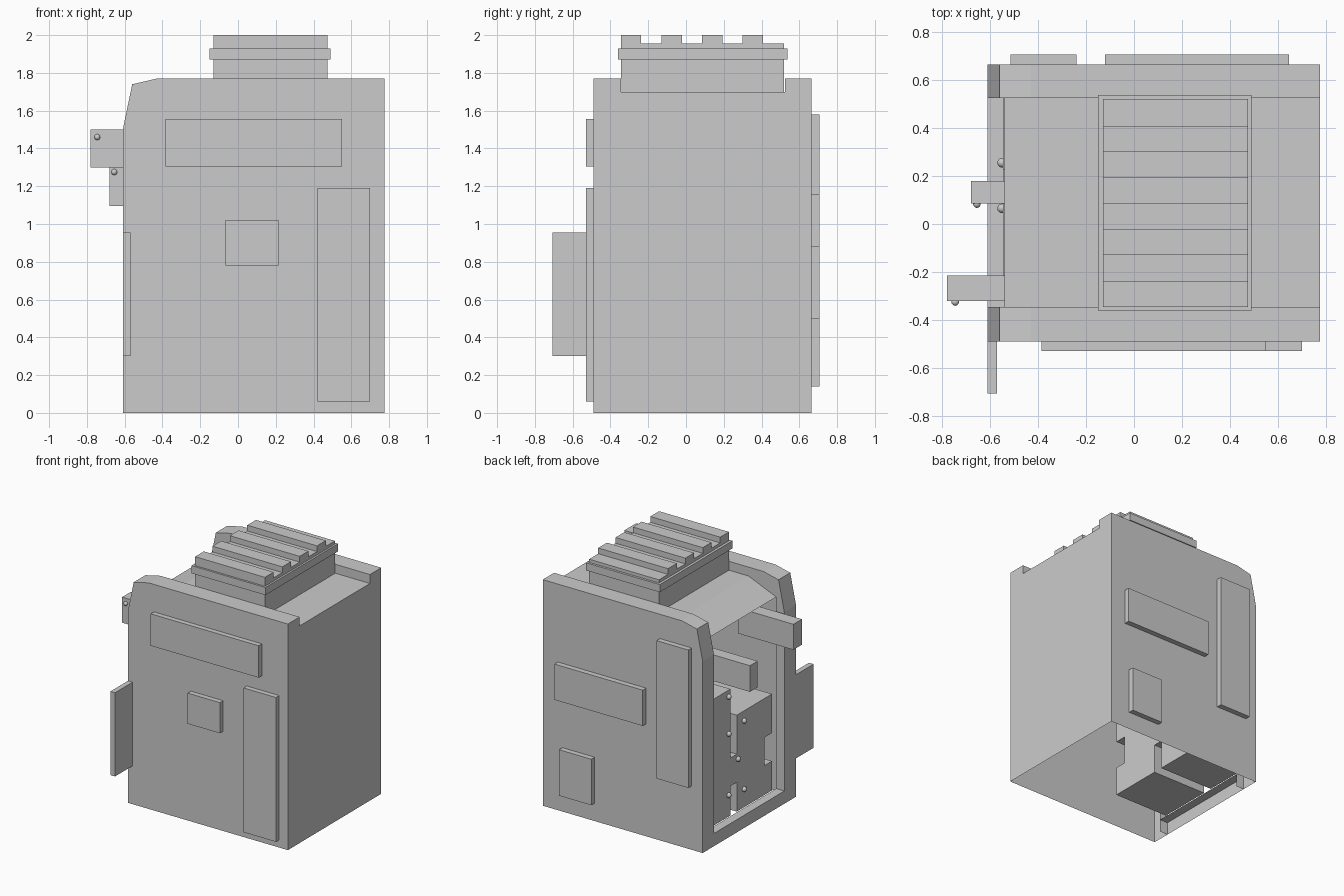
import bpy, bmesh
from mathutils import Matrix

if "Cube" in bpy.data.objects:
    bpy.data.objects.remove(bpy.data.objects["Cube"])


def finish(bm, name):
    mesh = bpy.data.meshes.new(name)
    bmesh.ops.recalc_face_normals(bm, faces=bm.faces)
    bm.to_mesh(mesh)
    bm.free()
    ob = bpy.data.objects.new(name, mesh)
    bpy.context.collection.objects.link(ob)
    return ob


def box(name, x, y, z):
    bm = bmesh.new()
    bmesh.ops.create_cube(bm, size=1)
    for v in bm.verts:
        v.co = [a[0] + (c + 0.5) * (a[1] - a[0]) for a, c in zip((x, y, z), v.co)]
    return finish(bm, name)


def prism_x(name, yz, x0, x1):
    bm = bmesh.new()
    f = bm.faces.new([bm.verts.new((x0, y, z)) for y, z in yz])
    ext = bmesh.ops.extrude_face_region(bm, geom=[f], use_keep_orig=True)
    for g in ext["geom"]:
        if isinstance(g, bmesh.types.BMVert):
            g.co.x = x1
    return finish(bm, name)


def knob(name, pos, r=0.016):
    bm = bmesh.new()
    bmesh.ops.create_uvsphere(bm, u_segments=12, v_segments=8, radius=r,
                              matrix=Matrix.Translation(pos))
    ob = finish(bm, name)
    for p in ob.data.polygons:
        p.use_smooth = True


# Cabinet shell: hollow, open underneath and on the left between the two sides
L, R = -0.61, 0.775
profile = [(L, 0), (L, 1.5), (-0.56, 1.74), (-0.43, 1.77), (R, 1.77), (R, 0)]
inner_face = profile[:5] + [(R, 1.7), (-0.3, 1.7), (-0.54, 1.6), (-0.54, 0)]
Y_FRONT, Y_BACK = (-0.49, -0.345), (0.665, 0.525)

bm = bmesh.new()


def face(pts):
    bm.faces.new([bm.verts.new(p) for p in pts])


def strip(path, y0, y1):
    for (xa, za), (xb, zb) in zip(path, path[1:]):
        face([(xa, y0, za), (xb, y0, zb), (xb, y1, zb), (xa, y1, za)])


for outer, inner in (Y_FRONT, Y_BACK):
    face([(x, outer, z) for x, z in profile])
    face([(x, inner, z) for x, z in inner_face])
    strip(profile, outer, inner)
# Recessed top with right wall, and the sill under the opening
strip([(R, 0), (R, 1.7), (-0.3, 1.7), (-0.54, 1.6)], Y_FRONT[1], Y_BACK[1])
strip([(L, 0), (L, 0.1), (-0.54, 0.1)], Y_FRONT[1], Y_BACK[1])
bmesh.ops.remove_doubles(bm, verts=bm.verts, dist=1e-4)
finish(bm, "cabinet_shell")

# Raised panels on the front and back
for i, (x, z) in enumerate([((-0.385, 0.55), (1.305, 1.555)),
                            ((-0.065, 0.215), (0.78, 1.02)),
                            ((0.42, 0.70), (0.06, 1.19))]):
    box(f"front_panel_{i + 1}", x, (-0.53, -0.49), z)
for i, (x, z) in enumerate([((-0.515, -0.24), (0.50, 1.58)),
                            ((-0.12, 0.645), (0.88, 1.16)),
                            ((0.325, 0.605), (0.14, 0.50))]):
    box(f"back_panel_{i + 1}", x, (0.665, 0.707), z)

# Side flap
box("side_flap", (L, -0.57), (-0.707, -0.49), (0.30, 0.955))

# Roof vent with collar and slats
box("vent_body", (-0.13, 0.475), (-0.345, 0.52), (1.70, 1.955))
box("vent_collar", (-0.15, 0.49), (-0.36, 0.538), (1.87, 1.93))
for i in range(4):
    y = -0.345 + i * 0.215
    box(f"vent_slat_{i + 1}", (-0.13, 0.475), (y, y + 0.108), (1.955, 2.0))

# Levers sticking out of the opening, each with a pivot pin
box("upper_lever", (-0.78, -0.3), (-0.32, -0.215), (1.30, 1.50))
knob("upper_lever_pin", (-0.745, -0.325, 1.46))
box("lower_lever", (-0.68, -0.25), (0.085, 0.18), (1.095, 1.30))
knob("lower_lever_pin", (-0.655, 0.083, 1.275))

# Interlocking machine blocks inside
XF = -0.545
prism_x("main_block", [(0.15, 0.11), (0.15, 0.34), (0.228, 0.34), (0.228, 0.56),
                       (0.15, 0.56), (0.15, 0.865), (-0.285, 0.865), (-0.285, 0.56),
                       (-0.19, 0.56), (-0.19, 0.34), (-0.285, 0.34), (-0.285, 0.11)],
        XF, -0.07)
box("rear_block", (XF, -0.07), (0.228, 0.525), (0.11, 1.1))
for i, (y, z) in enumerate([(0.065, 0.79), (0.065, 0.255), (0.14, 0.52),
                            (0.255, 0.76), (0.255, 0.28), (0.255, 1.05)]):
    knob(f"block_bolt_{i + 1}", (XF - 0.005, y, z), 0.02)
